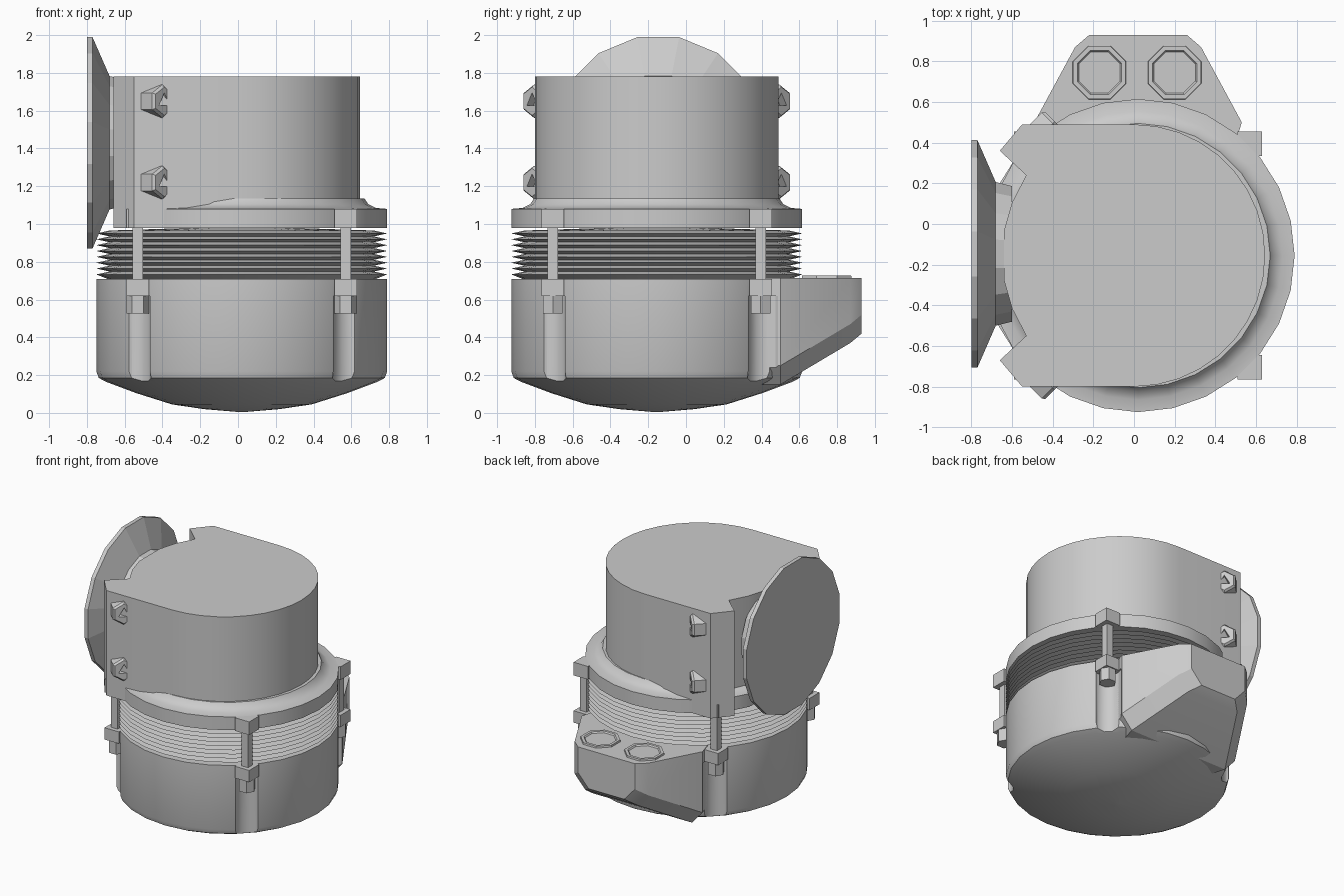
import bpy, bmesh, math
from mathutils import Vector, Matrix

if "Cube" in bpy.data.objects:
    bpy.data.objects.remove(bpy.data.objects["Cube"])

CX, CY = 0.02, -0.155          # main vertical axis
POST = 0.55                    # corner post offset from the axis


def finish(bm, name, smooth=None):
    bmesh.ops.remove_doubles(bm, verts=bm.verts, dist=1e-5)
    bmesh.ops.recalc_face_normals(bm, faces=bm.faces)
    me = bpy.data.meshes.new(name)
    bm.to_mesh(me)
    bm.free()
    ob = bpy.data.objects.new(name, me)
    bpy.context.collection.objects.link(ob)
    if smooth:
        shade(ob, smooth)
    return ob


def select(ob):
    bpy.ops.object.select_all(action='DESELECT')
    ob.select_set(True)
    bpy.context.view_layer.objects.active = ob


def shade(ob, deg):
    select(ob)
    bpy.ops.object.shade_smooth_by_angle(angle=math.radians(deg))


def loft(bm, rings, cap=True):
    rows = [[bm.verts.new(p) for p in r] for r in rings]
    n = len(rows[0])
    for a, b in zip(rows, rows[1:]):
        for i in range(n):
            j = (i + 1) % n
            bm.faces.new((a[i], a[j], b[j], b[i]))
    if cap:
        bm.faces.new(rows[0])
        bm.faces.new(rows[-1])


def lathe(name, profile, n=28, smooth=35, min_x=None, matrix=None):
    """Closed solid turned round z from (radius, z) points."""
    bm = bmesh.new()
    rings = [[(r * math.cos(math.tau * i / n), r * math.sin(math.tau * i / n), z)
              for i in range(n)] for r, z in profile]
    loft(bm, rings)
    bm.transform(matrix or Matrix.Translation((CX, CY, 0)))
    if min_x is not None:
        for v in bm.verts:
            v.co.x = max(v.co.x, min_x)
    return finish(bm, name, smooth)


def box(name, c, s):
    bm = bmesh.new()
    bmesh.ops.create_cube(bm, size=1, matrix=Matrix.Translation(c) @ Matrix.Diagonal((*s, 1)))
    return finish(bm, name)


def cut(ob, cutter):
    m = ob.modifiers.new("cut", 'BOOLEAN')
    m.operation, m.object, m.solver = 'DIFFERENCE', cutter, 'EXACT'
    select(ob)
    bpy.ops.object.modifier_apply(modifier=m.name)


def remove(ob):
    bpy.data.objects.remove(ob, do_unlink=True)


# Lower bowl with shallow domed bottom
bowl = lathe("lower_bowl", [(0.02, 0.005), (0.2, 0.02), (0.37, 0.045), (0.56, 0.105),
                            (0.72, 0.165), (0.757, 0.185), (0.77, 0.22), (0.77, 0.71)],
             smooth=None)

# Rear outlet shelf, lofted along y with a rising underside
bm = bmesh.new()
loft(bm, [[(a, y, 0.715), (a, y, zb + 0.1), (a + 0.09, y, zb), (b - 0.09, y, zb),
           (b, y, zb + 0.1), (b, y, 0.715)]
          for y, a, b, zb in [(0.2, -0.40, 0.44, 0.15), (0.5, -0.49, 0.53, 0.15),
                              (0.87, -0.29, 0.33, 0.37), (0.93, -0.22, 0.26, 0.42)]])
shelf = finish(bm, "rear_shelf")

# Port rings on the shelf
for i, x in enumerate((-0.17, 0.20)):
    lathe(f"port_ring_{i}", [(0.145, 0.70), (0.14, 0.728), (0.118, 0.728), (0.11, 0.718)],
          n=8, smooth=None,
          matrix=Matrix.Translation((x, 0.745, 0)) @ Matrix.Rotation(math.pi / 8, 4, 'Z'))

# Corner posts, lugs, nuts and the grooves below them
for sx in (-1, 1):
    for sy in (-1, 1):
        x, y = CX + sx * POST, CY + sy * POST
        tag = ("left" if sx < 0 else "right") + ("_front" if sy < 0 else "_back")
        groove = lathe("groove_cutter", [(0.1, 0.05), (0.1, 0.62)], n=12, smooth=None,
                       matrix=Matrix.Translation((x + sx * 0.03, y + sy * 0.03, 0)))
        cut(bowl, groove)
        if sy > 0:
            cut(shelf, groove)
        remove(groove)
        box("post_" + tag, (x, y, 0.83), (0.055, 0.055, 0.32))
        box("lower_lug_" + tag, (x, y, 0.665), (0.12, 0.12, 0.09))
        box("upper_lug_" + tag, (x, y, 1.03), (0.12, 0.12, 0.10))
        lathe("nut_" + tag, [(0.06, 0.525), (0.06, 0.625)], n=6, smooth=None,
              matrix=Matrix.Translation((x, y, 0)))
shade(bowl, 35)
shade(shelf, 25)

# Stack of cooling fins
fins = [(0.1, 0.705), (0.70, 0.705)]
for i in range(8):
    z = 0.733 + i * 0.031
    fins += [(0.77, z), (0.70, z + 0.0155)]
lathe("cooling_fins", fins + [(0.1, 0.985)], smooth=20)

# Upper flange, cut flat on the left
lathe("upper_flange", [(0.1, 0.98), (0.77, 0.98), (0.77, 1.08), (0.71, 1.085),
                       (0.67, 1.105), (0.65, 1.135), (0.1, 1.135)], min_x=-0.66)

# Upper housing: round drum with flat sides running into clamp wedges
R = 0.645
half = [(R * math.cos(math.radians(a)), R * math.sin(math.radians(a)))
        for a in range(0, 91, 10)]
half += [(-0.55, R), (-0.66, 0.515), (-0.53, 0.395), (-0.6, 0.26), (-0.64, 0.12)]
outline = half + [(x, -y) for x, y in reversed(half[1:])]
bm = bmesh.new()
loft(bm, [[(x, CY + y, z) for x, y in outline] for z in (0.98, 1.78)])
finish(bm, "upper_housing", 25)

# Round side disc with conical back
lathe("side_disc", [(0.57, -0.80), (0.57, -0.77), (0.36, -0.68), (0.34, -0.60)],
      n=16, smooth=None,
      matrix=Matrix.Translation((0, -0.147, 1.43)) @ Matrix.Rotation(math.pi / 2, 4, 'Y')
      @ Matrix.Rotation(math.pi / 16, 4, 'Z'))

# Diagonal clamp screws with triangular sockets
for sy in (-1, 1):
    for k, z in enumerate((1.22, 1.65)):
        d = Vector((1, sy, 0)).normalized()
        up = Vector((0, 0, 1))
        frame = Matrix((up, d.cross(up), d)).transposed().to_4x4()
        pos = Vector((-0.39, CY + sy * 0.66, z))
        m = Matrix.Translation(pos) @ frame
        name = f"clamp_screw_{'front' if sy < 0 else 'back'}_{k}"
        screw = lathe(name, [(0.088, -0.2), (0.088, -0.015), (0.075, 0)], n=6, smooth=None, matrix=m)
        socket = lathe("socket_cutter", [(0.045, -0.05), (0.045, 0.05)], n=3, smooth=None, matrix=m)
        cut(screw, socket)
        remove(socket)
